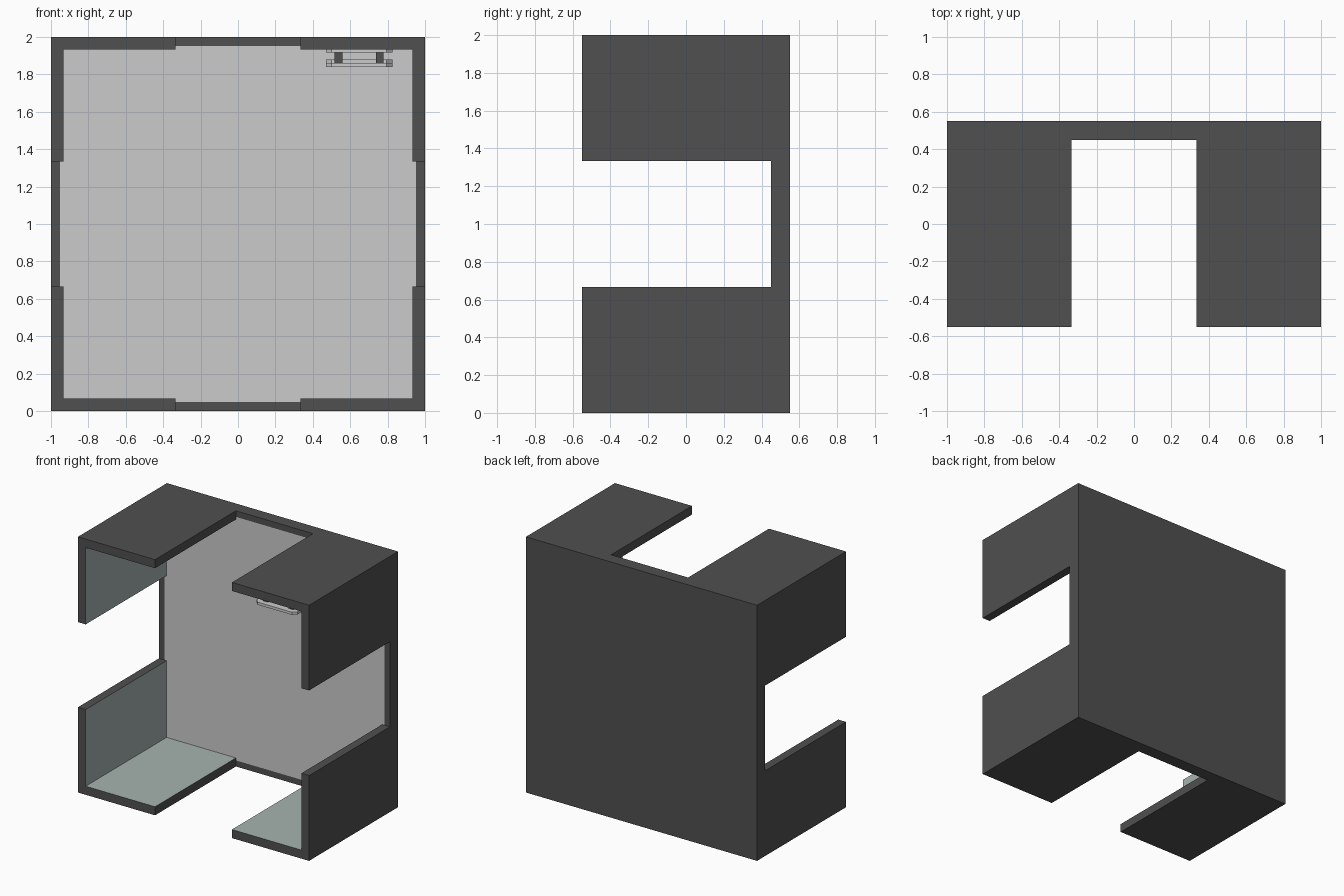
import bpy, bmesh

if "Cube" in bpy.data.objects:
    bpy.data.objects.remove(bpy.data.objects["Cube"])


def material(name, rgb):
    m = bpy.data.materials.new(name)
    m.diffuse_color = (*rgb, 1)
    m.use_nodes = True
    m.node_tree.nodes["Principled BSDF"].inputs["Base Color"].default_value = m.diffuse_color
    return m


dark = material("dark_grey", (0.08, 0.08, 0.08))
lining = material("grey_green", (0.38, 0.45, 0.43))
light = material("light_grey", (0.6, 0.6, 0.6))


def make_object(name, bm, mats, loc=(0, 0, 0)):
    bmesh.ops.recalc_face_normals(bm, faces=bm.faces[:])
    me = bpy.data.meshes.new(name)
    bm.to_mesh(me)
    bm.free()
    for m in mats:
        me.materials.append(m)
    ob = bpy.data.objects.new(name, me)
    ob.location = loc
    bpy.context.collection.objects.link(ob)
    return ob


def box_bm(x0, x1, y0, y1, z0, z1):
    bm = bmesh.new()
    bmesh.ops.create_cube(bm, size=1)
    for v in bm.verts:
        v.co.x = x1 if v.co.x > 0 else x0
        v.co.y = y1 if v.co.y > 0 else y0
        v.co.z = z1 if v.co.z > 0 else z0
    return bm


def chamfered_plate(name, x0, x1, y0, y1, z0, z1, cut=0.03):
    bm = box_bm(x0, x1, y0, y1, z0, z1)
    upright = [e for e in bm.edges if abs(e.verts[0].co.z - e.verts[1].co.z) > 1e-4]
    bmesh.ops.bevel(bm, geom=upright, offset=cut, segments=1, affect='EDGES')
    return make_object(name, bm, [light])


T, S = 0.933, 0.333   # inner wall position, half slot width
FRONT, PANEL, BACK = -0.55, 0.45, 0.55

# Back panel: light inner face framed by a dark rim
bm = box_bm(-1, 1, PANEL, BACK, 0, 2)
bm.normal_update()
inner = [f for f in bm.faces if f.normal.y < -0.5]
bmesh.ops.inset_region(bm, faces=inner, thickness=1 - T)
for f in inner:
    f.material_index = 1
make_object("back_panel", bm, [dark, light])

# Four L-shaped corner walls, lined on the inside, open where they meet the panel
profile = [(1, 1), (1, S), (T, S), (T, T), (S, T), (S, 1)]
bm = bmesh.new()
front = [bm.verts.new((x, FRONT, z)) for x, z in profile]
back = [bm.verts.new((x, PANEL, z)) for x, z in profile]
bm.faces.new(front)
for i in range(6):
    j = (i + 1) % 6
    f = bm.faces.new((front[i], front[j], back[j], back[i]))
    f.material_index = 1 if i in (2, 3) else 0
# thin sides of the wall stay in the outer colour
corner = make_object("corner_walls", bm, [dark, lining], (0, 0, 1))
mir = corner.modifiers.new("mirror", 'MIRROR')
mir.use_axis = (True, False, True)
mir.use_mirror_merge = False

# Hanging fixture under the right side of the roof
chamfered_plate("fixture_mount", 0.47, 0.825, -0.47, -0.11, 1.918, 1.937)
chamfered_plate("fixture_tray", 0.47, 0.825, -0.47, -0.11, 1.839, 1.86)
chamfered_plate("fixture_step", 0.47, 0.825, -0.36, -0.11, 1.86, 1.88)
for side, x in (("left", 0.517), ("right", 0.737)):
    make_object(f"fixture_post_{side}",
                box_bm(x, x + 0.042, -0.43, -0.39, 1.86, 1.92), [dark])
